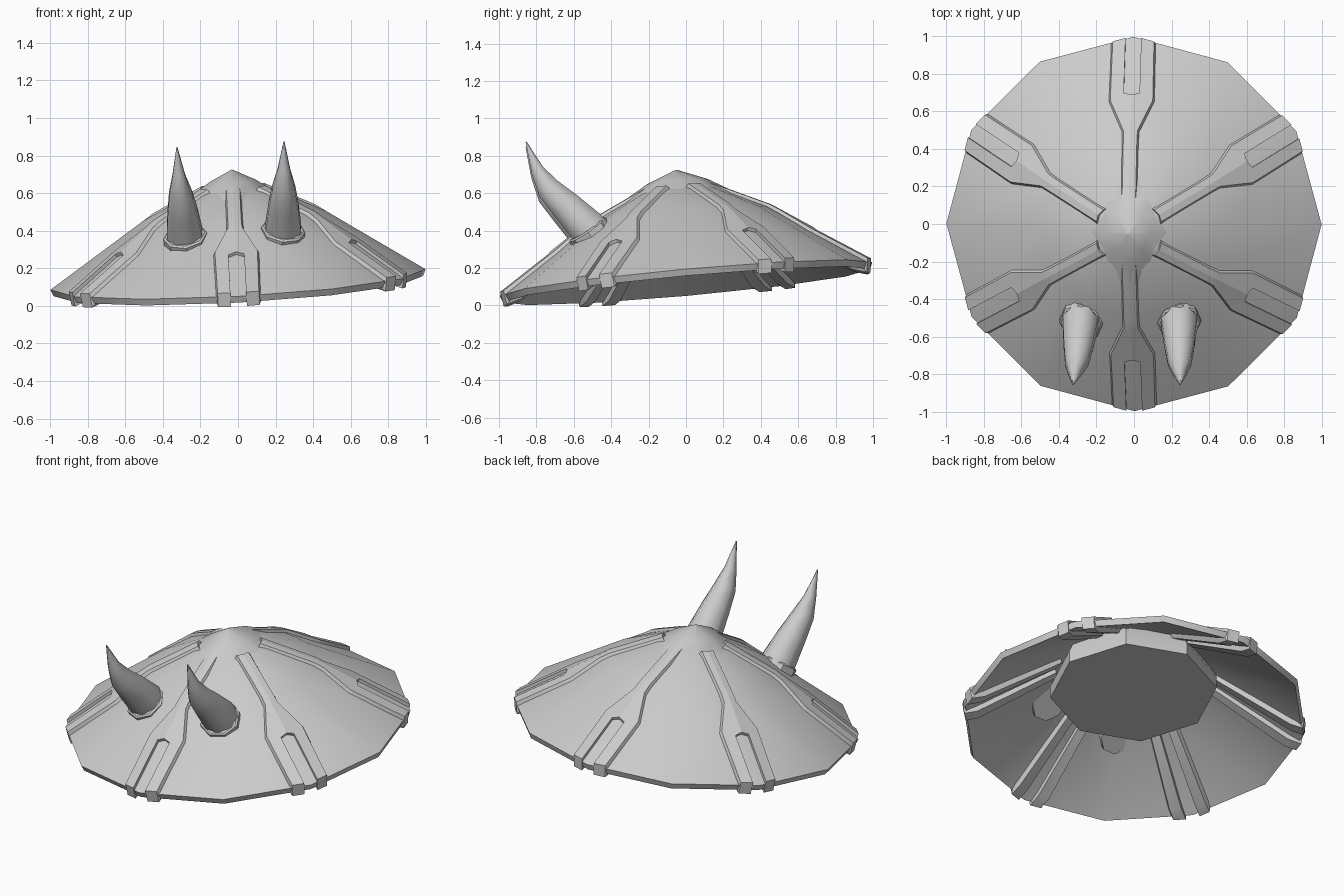
import bpy, bmesh, math
from mathutils import Vector, Matrix

if "Cube" in bpy.data.objects:
    bpy.data.objects.remove(bpy.data.objects["Cube"])

grey = bpy.data.materials.new("plain_grey")
grey.diffuse_color = (0.6, 0.6, 0.6, 1)
grey.use_nodes = True
grey.node_tree.nodes["Principled BSDF"].inputs["Base Color"].default_value = grey.diffuse_color

# The hat leans slightly forward and to one side
UP = Vector((-0.055, -0.09, 1)).normalized()
LEAN = Matrix.Translation((0, 0, 0.14)) @ Vector((0, 0, 1)).rotation_difference(UP).to_matrix().to_4x4()


def loft(name, groups, matrix=Matrix(), angle=30):
    """Skin each group of equal-sized rings into one closed body."""
    bm = bmesh.new()
    for rings in groups:
        rows = [[bm.verts.new(matrix @ Vector(p)) for p in ring] for ring in rings]
        n = len(rows[0])
        for a, b in zip(rows, rows[1:]):
            for i in range(n):
                j = (i + 1) % n
                bm.faces.new((a[i], a[j], b[j], b[i]))
        bm.faces.new(rows[0])
        bm.faces.new(rows[-1])
    bmesh.ops.remove_doubles(bm, verts=bm.verts, dist=0.0005)
    bmesh.ops.recalc_face_normals(bm, faces=bm.faces)
    me = bpy.data.meshes.new(name)
    bm.to_mesh(me)
    bm.free()
    me.materials.append(grey)
    ob = bpy.data.objects.new(name, me)
    bpy.context.collection.objects.link(ob)
    bpy.ops.object.select_all(action='DESELECT')
    ob.select_set(True)
    bpy.context.view_layer.objects.active = ob
    bpy.ops.object.shade_smooth_by_angle(angle=math.radians(angle))
    return ob


def circle(r, h, n):
    return [(r * math.cos(2 * math.pi * i / n), r * math.sin(2 * math.pi * i / n), h) for i in range(n)]


# Twelve-sided shallow cone: outer skin, thin rim, hollow underside
profile = [(0.05, 0.52), (0.22, 0.47), (0.48, 0.345), (1.0, 0.0),
           (0.985, -0.035), (0.46, 0.305), (0.05, 0.4)]
loft("hat_shell", [[circle(r, h, 12) for r, h in profile]], LEAN)

# Eight-sided headpiece hanging inside
loft("inner_headpiece", [[circle(0.44, 0.34, 8), circle(0.48, 0.25, 8), circle(0.48, 0.17, 8)]], LEAN)

# Straps: radius, height, outward offset (r, h), inner and outer half width
stations = [
    (0.18, 0.48, 0.008, 0.020, 0.0, 0.048),
    (0.48, 0.335, 0.010, 0.024, 0.0, 0.048),
    (0.53, 0.302, 0.010, 0.024, 0.0, 0.050),
    (0.70, 0.189, 0.010, 0.024, 0.0, 0.125),
    (0.72, 0.176, 0.010, 0.024, 0.042, 0.125),
    (0.985, 0.0, 0.022, 0.020, 0.042, 0.122),
    (0.975, -0.025, 0.020, -0.030, 0.042, 0.122),
    (0.93, -0.002, -0.010, -0.030, 0.042, 0.120),
    (0.46, 0.31, -0.010, -0.028, 0.025, 0.085),
]
KINK = math.tan(math.radians(15))


def strap_rails(angle):
    out = Vector((math.cos(angle), math.sin(angle), 0))
    side = Vector((-out.y, out.x, 0))

    def pt(r, h, x):
        return out * (r - abs(x) * KINK) + side * x + Vector((0, 0, h))

    rails = []
    for s in (1, -1):
        rails.append([[pt(r, h, s * a), pt(r + dr, h + dh, s * a),
                       pt(r + dr, h + dh, s * (b - 0.012)), pt(r, h, s * b)]
                      for r, h, dr, dh, a, b in stations])
    return rails


for k in range(6):
    loft(f"strap_{k + 1}", strap_rails(math.radians(30 + 60 * k)), LEAN)


# Pointed top cap with a diamond outline
def diamond(s, h, droop):
    pts = []
    for i in range(8):
        a = i * math.pi / 4
        k = 0.87 if i % 2 else 1
        pts.append((0.24 * s * k * math.cos(a), 0.325 * s * k * math.sin(a),
                    h - droop * abs(math.sin(a))))
    return pts


loft("top_cap", [[diamond(0.9, 0.435, 0.02), diamond(1, 0.45, 0.02), diamond(0.5, 0.53, 0.005),
                  diamond(0.01, 0.588, 0)]], LEAN, 40)

# Curved horns: y, z, radius along the centre line
path = [(-0.47, 0.34, 0.112), (-0.535, 0.42, 0.107), (-0.64, 0.525, 0.09), (-0.735, 0.62, 0.07),
        (-0.795, 0.72, 0.038), (-0.855, 0.87, 0.003)]


def horn(name, x0, x1, dz):
    centres = [Vector((x0 + (x1 - x0) * i / 5, y, z + dz)) for i, (y, z, r) in enumerate(path)]
    rings = []
    for i, c in enumerate(centres):
        d = (centres[min(i + 1, 5)] - centres[max(i - 1, 0)]).normalized()
        u = Vector((1, 0, 0))
        v = d.cross(u).normalized()
        r = path[i][2]
        rings.append([c + u * r * 0.95 * math.cos(a) + v * r * math.sin(a)
                      for a in (j * math.pi / 4 + math.pi / 8 for j in range(8))])
    loft(name, [rings], angle=50)


horn("left_horn", -0.275, -0.325, -0.025)
horn("right_horn", 0.24, 0.245, 0.005)


# Low collars where the horns meet the shell
def collar(name, x, z):
    n = Vector((x * 0.55, -0.62, 0.9)).normalized()
    m = Matrix.Translation((x, -0.52, z)) @ Vector((0, 0, 1)).rotation_difference(n).to_matrix().to_4x4()
    loft(name, [[circle(0.118, -0.03, 8), circle(0.118, 0.012, 8), circle(0.108, 0.02, 8)]], m)


collar("left_collar", -0.28, 0.362)
collar("right_collar", 0.24, 0.395)
